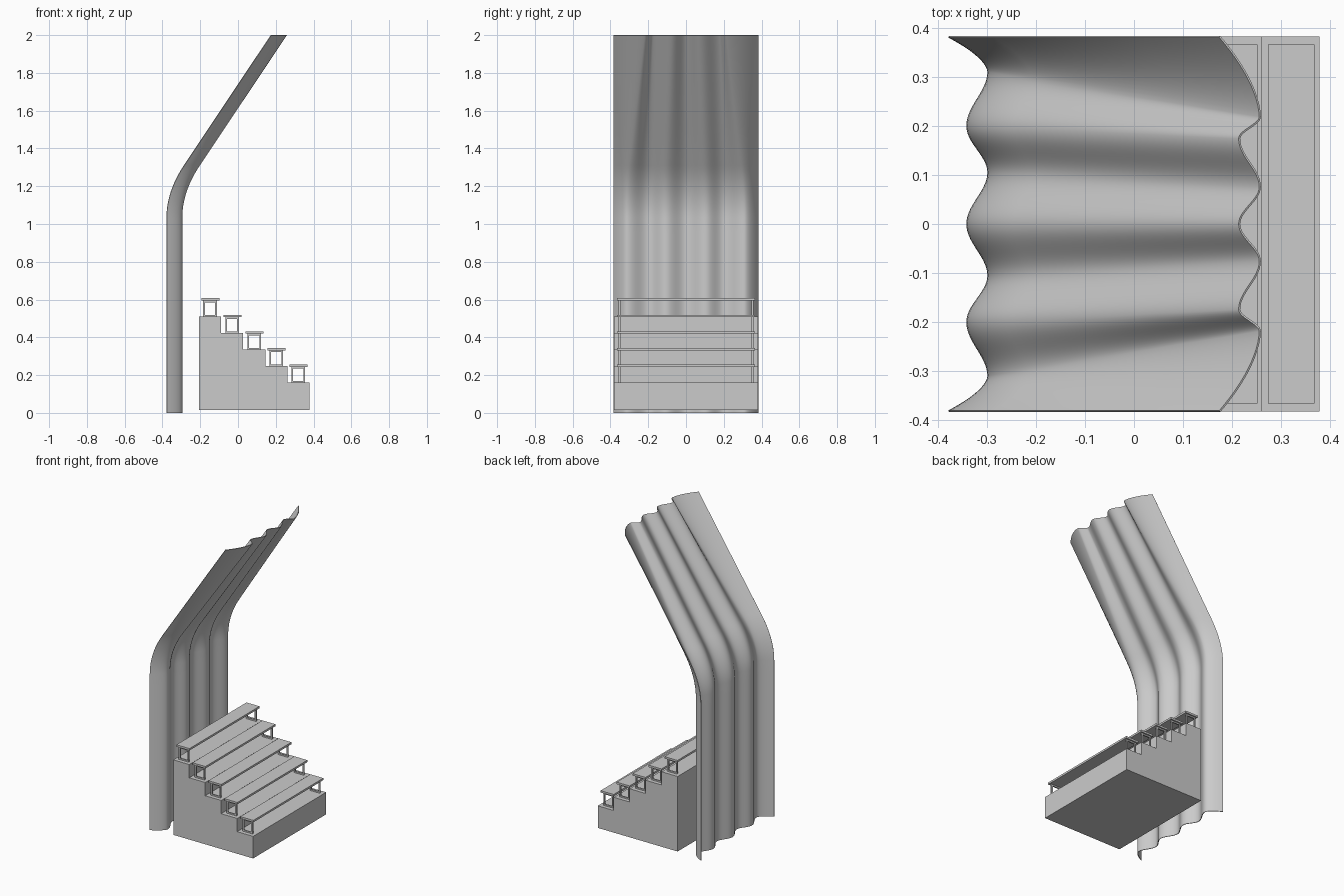
import bpy, bmesh, math

if "Cube" in bpy.data.objects:
    bpy.data.objects.remove(bpy.data.objects["Cube"])


def make_object(name, bm):
    bmesh.ops.recalc_face_normals(bm, faces=bm.faces)
    me = bpy.data.meshes.new(name)
    bm.to_mesh(me)
    bm.free()
    ob = bpy.data.objects.new(name, me)
    bpy.context.collection.objects.link(ob)
    return ob


def add_box(bm, x0, x1, y0, y1, z0, z1):
    vs = bmesh.ops.create_cube(bm, size=1)["verts"]
    for v in vs:
        v.co.x = x0 if v.co.x < 0 else x1
        v.co.y = y0 if v.co.y < 0 else y1
        v.co.z = z0 if v.co.z < 0 else z1


# Wavy back wall: fold crests and valleys (y, x) at the ground and at the top edge
BASE = [(0, -0.340), (0.105, -0.297), (0.20, -0.340), (0.31, -0.297), (0.382, -0.378)]
TIP = [(0, 0.215), (0.076, 0.257), (0.174, 0.215), (0.219, 0.257), (0.382, 0.175)]
SEG = 14
BEND, TOP = 1.172, 2.0
SLOPE = 0.555 / (TOP - BEND)


def half_wave(keys):
    pts = []
    for k in range(4):
        (y0, x0), (y1, x1) = keys[k], keys[k + 1]
        for i in range(SEG):
            t = i / SEG
            ease = t ** 1.7 if k == 3 else (1 - math.cos(math.pi * t)) / 2
            pts.append((y0 + (y1 - y0) * t, x0 + (x1 - x0) * ease))
    return pts + [keys[-1]]


def full_wave(keys):
    h = half_wave(keys)
    return [(-y, x) for y, x in reversed(h[1:])] + h


base, tip = full_wave(BASE), full_wave(TIP)

# Side path (offset, z): upright, rounded bend, straight overhang
R = 0.14
path = [(0, 0), (0, 0.5), (0, 0.95)]
for i in range(13):
    t = i / 12
    z = (1 - t) ** 2 * (BEND - R) + 2 * t * (1 - t) * BEND + t * t * (BEND + R)
    path.append((t * t * R * SLOPE, z))
path += [(SLOPE * (z - BEND), z) for z in (1.5, 1.75, 2.0)]

bm = bmesh.new()
rows = []
for off, z in path:
    f = off / 0.555
    rows.append([bm.verts.new((b[1] + (t[1] - 0.555 - b[1]) * f + off,
                               b[0] + (t[0] - b[0]) * f, z))
                 for b, t in zip(base, tip)])
for a, b in zip(rows, rows[1:]):
    for i in range(len(a) - 1):
        bm.faces.new((a[i], a[i + 1], b[i + 1], b[i]))
wall = make_object("wavy_back_wall", bm)
solid = wall.modifiers.new("thickness", "SOLIDIFY")
solid.thickness = 0.004
solid.offset = 0
bpy.context.view_layer.objects.active = wall
wall.select_set(True)
bpy.ops.object.modifier_apply(modifier="thickness")
bpy.ops.object.shade_smooth_by_angle(angle=math.radians(40))

# Stepped stand: stair profile extruded across y
X0, RUN, N = -0.206, 0.1168, 5
tops = [0.51 - 0.0875 * i for i in range(N)]
profile = [(X0, 0.014)]
for i, z in enumerate(tops):
    profile += [(X0 + RUN * i, z), (X0 + RUN * (i + 1), z)]
profile.append((X0 + RUN * N, 0.014))
bm = bmesh.new()
face = bm.faces.new([bm.verts.new((x, -0.382, z)) for x, z in profile])
ext = bmesh.ops.extrude_face_region(bm, geom=[face])["geom"]
bmesh.ops.translate(bm, vec=(0, 0.764, 0),
                    verts=[v for v in ext if isinstance(v, bmesh.types.BMVert)])
make_object("stepped_stand", bm)

# Benches: one plank on two open square frames per step
B = 0.009
for i, z in enumerate(tops):
    x = X0 + RUN * i
    bm = bmesh.new()
    add_box(bm, x + 0.012, x + 0.107, -0.366, 0.366, z + 0.084, z + 0.097)
    make_object(f"bench_plank_{i + 1}", bm)
    bm = bmesh.new()
    a, b = x + 0.022, x + 0.094
    for s in (-1, 1):
        y0, y1 = s * 0.352 - B / 2, s * 0.352 + B / 2
        add_box(bm, a, a + B, y0, y1, z, z + 0.084)
        add_box(bm, b - B, b, y0, y1, z, z + 0.084)
        add_box(bm, a + B, b - B, y0, y1, z, z + B)
        add_box(bm, a + B, b - B, y0, y1, z + 0.084 - B, z + 0.084)
    make_object(f"bench_frame_{i + 1}", bm)
